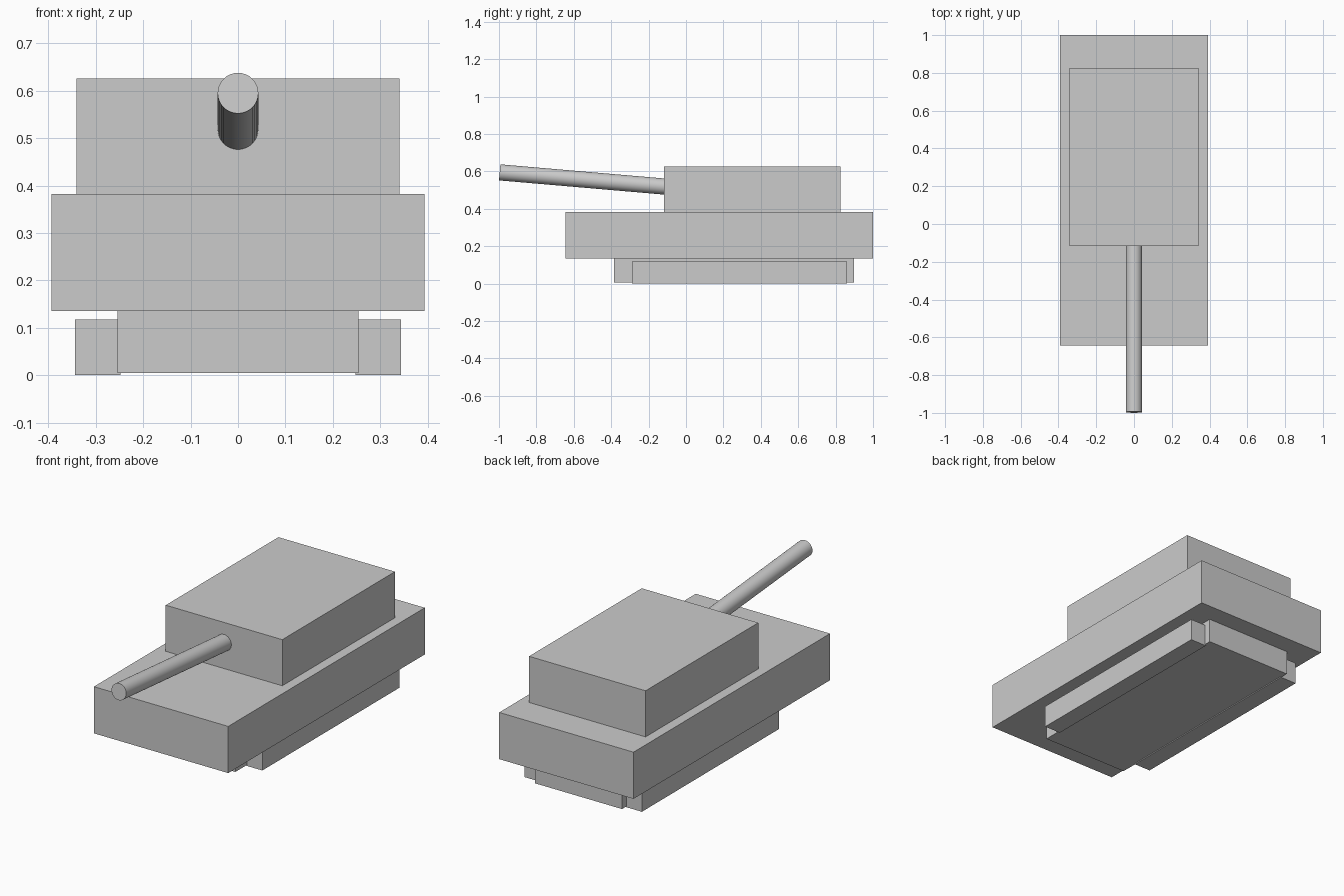
import bpy
from mathutils import Vector

if "Cube" in bpy.data.objects:
    bpy.data.objects.remove(bpy.data.objects["Cube"])


def box(name, x, y, z):
    """Box from (min, max) pairs on each axis."""
    bpy.ops.mesh.primitive_cube_add(size=1)
    o = bpy.context.object
    o.name = name
    lo, hi = Vector((x[0], y[0], z[0])), Vector((x[1], y[1], z[1]))
    o.location = (lo + hi) / 2
    o.scale = hi - lo
    bpy.ops.object.transform_apply(location=True, rotation=False, scale=True)
    return o


def rod(name, start, end, radius):
    """Cylinder between two points."""
    a, b = Vector(start), Vector(end)
    bpy.ops.mesh.primitive_cylinder_add(vertices=32, radius=radius, depth=(b - a).length,
                                        location=(a + b) / 2,
                                        rotation=(b - a).to_track_quat('Z', 'Y').to_euler())
    o = bpy.context.object
    o.name = name
    bpy.ops.object.shade_smooth_by_angle()
    return o


# Main body
box("hull", (-0.393, 0.393), (-0.643, 1.0), (0.135, 0.382))
box("turret", (-0.341, 0.341), (-0.117, 0.825), (0.382, 0.626))

# Running gear under the hull
box("belly", (-0.254, 0.254), (-0.385, 0.898), (0.005, 0.135))
track = box("tracks", (0.248, 0.344), (-0.288, 0.86), (0.0, 0.118))
track.modifiers.new("Mirror", 'MIRROR').use_axis[0] = True

# Gun barrel, tilted slightly upward
rod("gun_barrel", (0, -0.09, 0.517), (0, -0.996, 0.595), 0.043)
